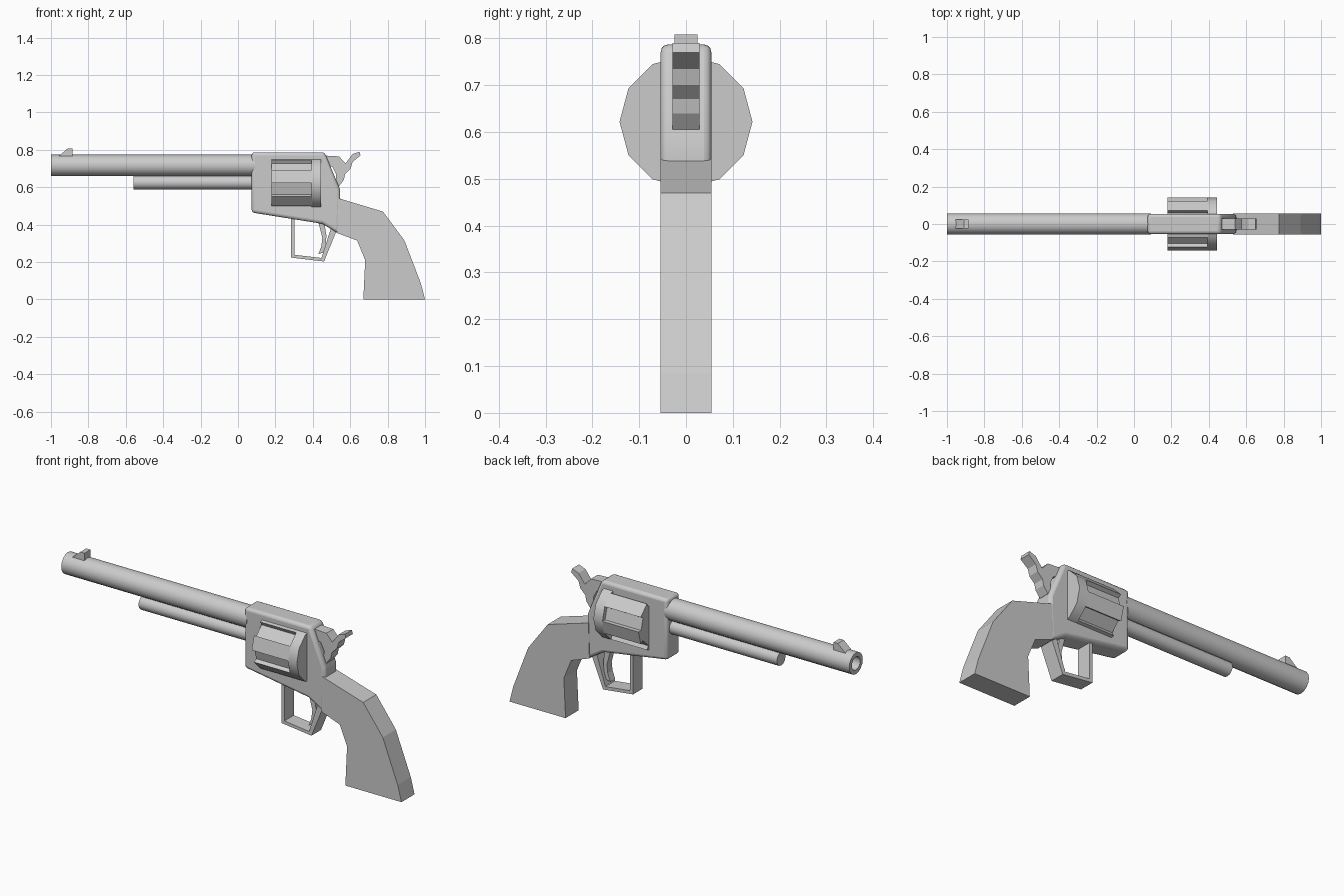
import bpy, bmesh
from math import cos, sin, pi, radians

if "Cube" in bpy.data.objects:
    bpy.data.objects.remove(bpy.data.objects["Cube"])


def finish(name, bm, smooth=None):
    bmesh.ops.recalc_face_normals(bm, faces=bm.faces)
    mesh = bpy.data.meshes.new(name)
    bm.to_mesh(mesh)
    bm.free()
    ob = bpy.data.objects.new(name, mesh)
    bpy.context.collection.objects.link(ob)
    if smooth:
        bpy.ops.object.select_all(action='DESELECT')
        ob.select_set(True)
        bpy.context.view_layer.objects.active = ob
        bpy.ops.object.shade_smooth_by_angle(angle=radians(smooth))
    return ob


def extrude(name, outline, vec, smooth=None):
    """Closed 3D outline pushed along vec into a solid."""
    bm = bmesh.new()
    face = bm.faces.new([bm.verts.new(p) for p in outline])
    new = bmesh.ops.extrude_face_region(bm, geom=[face], use_keep_orig=True)
    bmesh.ops.translate(bm, vec=vec, verts=[
        g for g in new['geom'] if isinstance(g, bmesh.types.BMVert)])
    return finish(name, bm, smooth)


def plate(name, profile, half, smooth=None):
    """Side (x, z) profile given thickness across y."""
    return extrude(name, [(x, -half, z) for x, z in profile], (0, 2 * half, 0), smooth)


def lathe(name, profile, zc, sides):
    """(x, radius) profile turned around an axis along x."""
    bm = bmesh.new()
    rings = [[bm.verts.new((x, r * cos(2 * pi * i / sides), zc + r * sin(2 * pi * i / sides)))
              for i in range(sides)] for x, r in profile]
    for a, b in zip(rings, rings[1:]):
        for i in range(sides):
            j = (i + 1) % sides
            bm.faces.new((a[i], a[j], b[j], b[i]))
    bm.faces.new(rings[0])
    bm.faces.new(rings[-1])
    return finish(name, bm, 35)


# Barrel with open bore, ejector rod housing beneath it
lathe("barrel", [(0.09, 0.057), (-1, 0.057), (-1, 0.035), (-0.8, 0.035)], 0.717, 16)
lathe("ejector_rod", [(0.09, 0.037), (-0.56, 0.037)], 0.625, 12)

# Front sight
plate("front_sight", [(-0.96, 0.765), (-0.91, 0.808), (-0.885, 0.808), (-0.885, 0.765)], 0.025)

# Frame with softened edges
frame = plate("frame", [(0.073, 0.465), (0.073, 0.787), (0.463, 0.787), (0.545, 0.59),
                        (0.547, 0.53), (0.54, 0.35), (0.45, 0.405)], 0.054)
bevel = frame.modifiers.new("soft_edges", 'BEVEL')
bevel.width = 0.016
bevel.segments = 3
bevel.limit_method = 'ANGLE'
bevel.angle_limit = radians(30)
bpy.context.view_layer.objects.active = frame
frame.select_set(True)
bpy.ops.object.shade_smooth_by_angle(angle=radians(40))

# Cylinder: plain rear ring and fluted front, every other side sunken
CZ, R, STEP = 0.622, 0.142, pi / 6
section = []
for i in range(0, 12, 2):
    for k, r in ((i, R), (i, R - 0.022), (i + 1, R - 0.022), (i + 1, R)):
        section.append((0.18, r * cos(k * STEP), CZ + r * sin(k * STEP)))
extrude("fluted_cylinder", section, (0.215, 0, 0))
lathe("cylinder_ring", [(0.392, R), (0.445, R)], CZ, 12)

# Hammer with thumb spur
plate("hammer", [(0.45, 0.77), (0.54, 0.765), (0.575, 0.727), (0.612, 0.777), (0.65, 0.79),
                 (0.655, 0.77), (0.612, 0.735), (0.602, 0.70), (0.572, 0.67), (0.566, 0.64),
                 (0.54, 0.605), (0.49, 0.60), (0.525, 0.645), (0.525, 0.67),
                 (0.505, 0.71), (0.45, 0.71)], 0.029)

# Trigger guard loop
plate("trigger_guard", [(0.283, 0.45), (0.283, 0.224), (0.46, 0.203), (0.526, 0.365), (0.50, 0.39),
                        (0.446, 0.222), (0.301, 0.239), (0.301, 0.45)], 0.04)

# Trigger
plate("trigger", [(0.425, 0.43), (0.46, 0.42), (0.473, 0.34), (0.468, 0.29), (0.455, 0.25),
                  (0.43, 0.243), (0.446, 0.285), (0.451, 0.33)], 0.02)

# Grip
plate("grip", [(0.535, 0.542), (0.775, 0.47), (0.89, 0.315), (0.978, 0.085), (1.0, 0.0),
               (0.67, 0.0), (0.68, 0.21), (0.637, 0.315), (0.53, 0.355)], 0.055)
